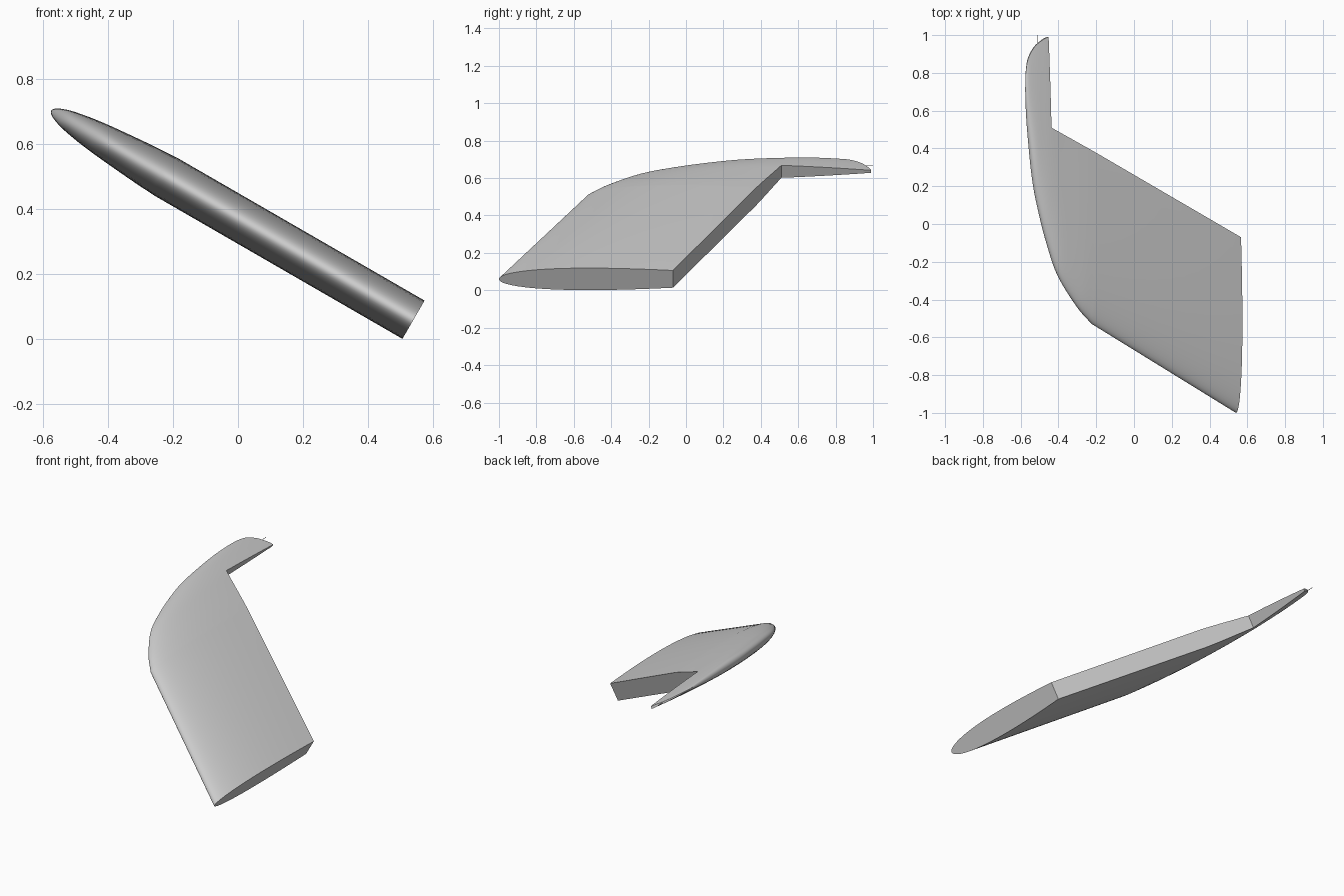
import bpy, bmesh, math
from mathutils import Vector

if "Cube" in bpy.data.objects:
    bpy.data.objects.remove(bpy.data.objects["Cube"])

ROOT = Vector((0.54, 0, 0.06))
SPAN = Vector((-math.cos(math.pi / 6), 0, 0.5))      # 30 degree dihedral
NORMAL = Vector((0.5, 0, math.cos(math.pi / 6)))
S_HORN = 1.15                                        # span position of the horn step
K, M = 22, 10                                        # chord samples before / after hinge

# outline rows: span, leading edge y, airfoil end y, real rear y, thickness ratio
OUTLINE = [Vector(r) for r in [
    (0.88, -0.53, 1.07, 1.00, 0.085), (0.97, -0.44, 1.08, 1.00, 0.082),
    (1.085, -0.28, 1.08, 0.99, 0.077), (1.15, -0.12, 1.08, 0.99, 0.075),
    (1.20, 0.045, 1.03, 0.965, 0.075), (1.24, 0.22, 0.975, 0.93, 0.075),
    (1.272, 0.48, 0.91, 0.875, 0.075), (1.284, 0.64, 0.83, 0.815, 0.075),
    (1.287, 0.75, 0.765, 0.764, 0.075)]]


def spline(rows, steps=5):
    pts = [rows[0] * 2 - rows[1]] + rows + [rows[-1] * 2 - rows[-2]]
    out = []
    for i in range(1, len(pts) - 2):
        a, b, c, d = pts[i - 1:i + 3]
        for n in range(steps):
            t = n / steps
            out.append(0.5 * (2 * b + (c - a) * t + (2 * a - 5 * b + 4 * c - d) * t ** 2
                              + (3 * b - a - 3 * c + d) * t ** 3))
    return out + [rows[-1]]


def half_thickness(x, t):
    return 5 * t * (0.2969 * math.sqrt(x) - 0.126 * x - 0.3516 * x ** 2
                    + 0.2843 * x ** 3 - 0.1036 * x ** 4)


def ring(bm, row):
    """Upper and lower point rows of one airfoil station, sharing the nose point."""
    s, le, end, rear, tc = row
    horn = s > S_HORN - 1e-4
    hinge = -0.07 + 0.58 * min(s, S_HORN) / S_HORN
    if horn:
        hinge = le + (rear - le) * 0.568
    ys = [le + (hinge - le) * (j / (K - 1)) ** 2 for j in range(K)]
    if horn:
        ys += [hinge + (rear - hinge) * j / M for j in range(1, M + 1)]
    up, lo = [], []
    for y in ys:
        x = min(max((y - le) / (end - le), 0), 1)
        h = half_thickness(x, tc * (end - le))
        mid = ROOT + SPAN * s + Vector((0, y, 0))
        up.append(bm.verts.new(mid + NORMAL * h))
        lo.append(bm.verts.new(mid - NORMAL * h) if len(up) > 1 else up[0])
    return up, lo


bm = bmesh.new()
root = Vector((0, -1, 0.6, 0.6, 0.085))
rings = [ring(bm, r) for r in [root] + spline(OUTLINE)]

# skins and rear walls between neighbouring stations
for (u0, l0), (u1, l1) in zip(rings, rings[1:]):
    n = min(len(u0), len(u1))
    for j in range(n - 1):
        bm.faces.new((u0[j], u0[j + 1], u1[j + 1], u1[j]))
        bm.faces.new((l0[j], l1[j], l1[j + 1], l0[j + 1]))
    bm.faces.new((u0[n - 1], l0[n - 1], l1[n - 1], u1[n - 1]))
    if len(u1) > n:                                  # inner wall of the horn
        bm.faces.new(u1[n - 1:] + l1[n - 1:][::-1])
# root and tip caps
for u, l in (rings[0], rings[-1]):
    bm.faces.new(u + l[:0:-1])
bmesh.ops.recalc_face_normals(bm, faces=bm.faces)

mesh = bpy.data.meshes.new("tailplane")
bm.to_mesh(mesh)
bm.free()
tail = bpy.data.objects.new("tailplane", mesh)
bpy.context.collection.objects.link(tail)
bpy.context.view_layer.objects.active = tail
tail.select_set(True)
bpy.ops.object.shade_smooth_by_angle(angle=math.radians(35))

# thin static wick on the horn's rear edge
bpy.ops.mesh.primitive_cylinder_add(vertices=6, radius=0.0015, depth=0.08,
                                    location=(-0.51, 0.96, 0.666),
                                    rotation=(math.pi / 2, 0, 0))
bpy.context.object.name = "static_wick"
